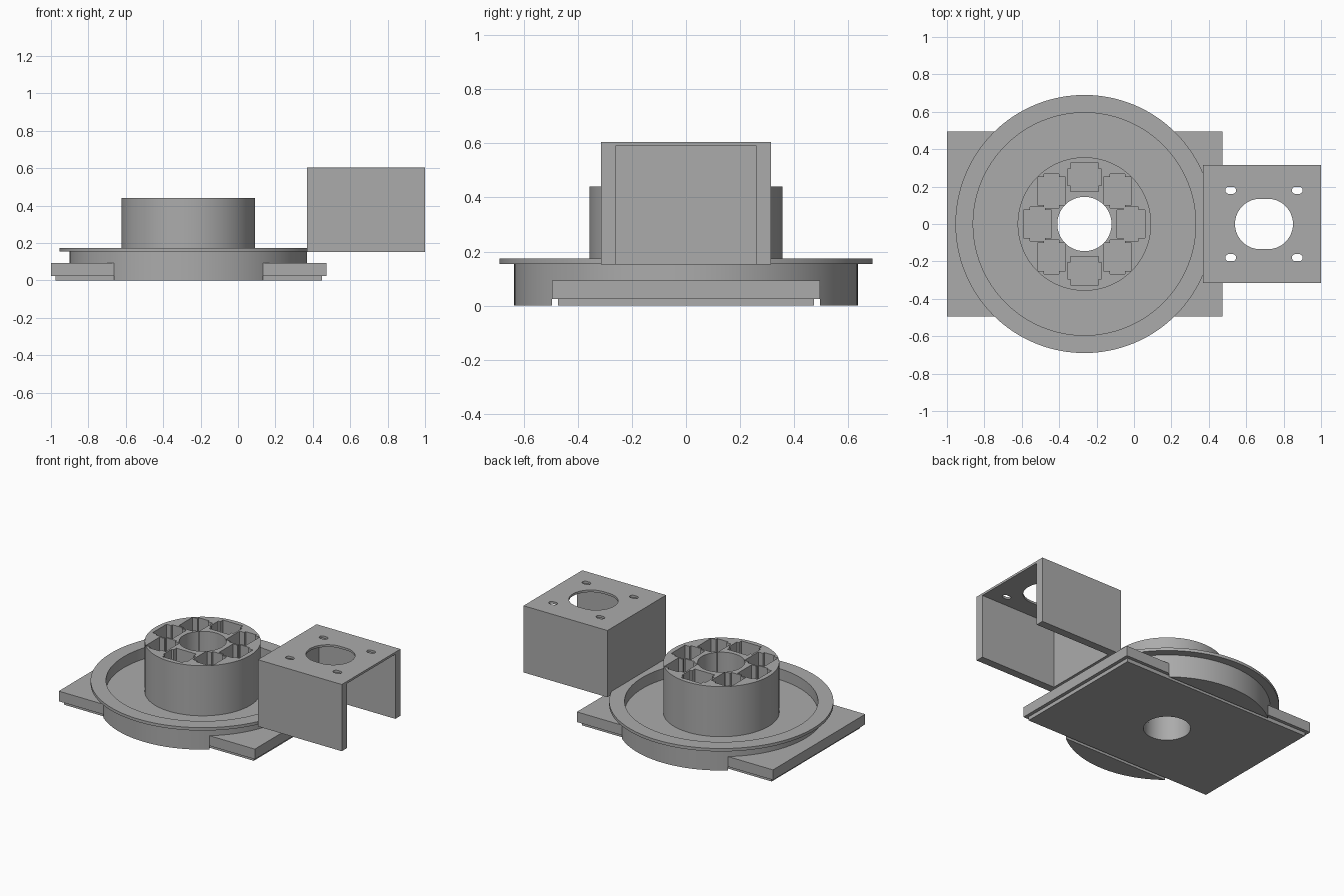
import bpy, bmesh, math

old = bpy.data.objects.get("Cube")
if old:
    bpy.data.objects.remove(old, do_unlink=True)

CX = -0.265   # turntable axis
BORE = 0.145

grey = bpy.data.materials.new("plain grey")
grey.use_nodes = True
colour = (0.41, 0.41, 0.41, 1)
grey.diffuse_color = colour
grey.node_tree.nodes["Principled BSDF"].inputs["Base Color"].default_value = colour


def finish(name, bm):
    bmesh.ops.recalc_face_normals(bm, faces=bm.faces)
    me = bpy.data.meshes.new(name)
    bm.to_mesh(me)
    bm.free()
    me.materials.append(grey)
    ob = bpy.data.objects.new(name, me)
    bpy.context.collection.objects.link(ob)
    return ob


def prism(name, outline, z0, z1):
    bm = bmesh.new()
    base = bm.faces.new([bm.verts.new((x, y, z0)) for x, y in outline])
    top = bmesh.ops.extrude_face_region(bm, geom=[base])["geom"]
    verts = [v for v in top if isinstance(v, bmesh.types.BMVert)]
    bmesh.ops.translate(bm, verts=verts, vec=(0, 0, z1 - z0))
    return finish(name, bm)


def box(name, x0, x1, y0, y1, z0, z1):
    return prism(name, [(x0, y0), (x1, y0), (x1, y1), (x0, y1)], z0, z1)


def slot(x, y, r, shift, n=64):
    """Outline of a round hole stretched along x."""
    pts = []
    for i in range(n):
        a = 2 * math.pi * (i + 0.5) / n
        pts.append((x + r * math.cos(a) + math.copysign(shift, math.cos(a)), y + r * math.sin(a)))
    return pts


def lathe(name, profile, n=128):
    bm = bmesh.new()
    rings = []
    for i in range(n):
        a = 2 * math.pi * i / n
        rings.append([bm.verts.new((CX + r * math.cos(a), r * math.sin(a), z)) for r, z in profile])
    m = len(profile)
    for i in range(n):
        a, b = rings[i], rings[(i + 1) % n]
        for j in range(m):
            k = (j + 1) % m
            bm.faces.new((a[j], b[j], b[k], a[k]))
    return finish(name, bm)


def combine(ob, tool, operation="DIFFERENCE"):
    tool.hide_render = True
    mod = ob.modifiers.new("cut", "BOOLEAN")
    mod.operation, mod.solver, mod.object = operation, "EXACT", tool
    bpy.context.view_layer.objects.active = ob
    bpy.ops.object.modifier_apply(modifier=mod.name)
    bpy.data.objects.remove(tool, do_unlink=True)


# Round dish with flange and raised hub
dish = lathe("dish_and_hub", [
    (BORE, 0), (BORE, 0.44), (0.357, 0.44), (0.357, 0.1), (0.595, 0.1),
    (0.595, 0.175), (0.69, 0.175), (0.69, 0.155), (0.635, 0.155), (0.635, 0)])

# Channel under the dish that takes the base plate
combine(dish, box("channel_cutter", -1.2, 0.8, -0.495, 0.495, -0.1, 0.094))

# Eight square pockets with side notches around the hub
for i in range(8):
    a = i * math.pi / 4
    x, y = CX + 0.25 * math.cos(a), 0.25 * math.sin(a)
    w, d = (0.09, 0.045) if i in (2, 6) else (0.04, 0.09)
    h = 0.075
    pocket = box("pocket_cutter", x - h, x + h, y - h, y + h, 0.1, 0.6)
    combine(pocket, box("notch_cutter", x - w, x + w, y - d, y + d, 0.1, 0.6), "UNION")
    combine(dish, pocket)

# Base plate in two tiers, bored through the middle
plate = box("base_plate", -1, 0.473, -0.495, 0.495, 0.025, 0.094)
foot = box("base_plate_foot", -0.975, 0.45, -0.473, 0.473, 0, 0.025)
for part in (plate, foot):
    combine(part, prism("bore_cutter", slot(CX, 0, BORE, 0, 128), -0.1, 0.3))

# Motor bracket: a box open at the bottom and the outer side
bracket = box("motor_bracket", 0.37, 1, -0.315, 0.315, 0.152, 0.605)
combine(bracket, box("bracket_cutter", 0.425, 1.2, -0.26, 0.26, 0, 0.59))
combine(bracket, prism("shaft_cutter", slot(0.695, 0, 0.135, 0.02), 0.5, 0.7))
for sx in (-1, 1):
    for sy in (-1, 1):
        hole = slot(0.695 + sx * 0.178, sy * 0.18, 0.019, 0.01, 24)
        combine(bracket, prism("screw_cutter", hole, 0.5, 0.7))

# Smooth round walls, crisp edges
for ob in (dish, plate, foot, bracket):
    bpy.ops.object.select_all(action="DESELECT")
    ob.select_set(True)
    bpy.context.view_layer.objects.active = ob
    bpy.ops.object.shade_smooth_by_angle(angle=math.radians(30))
